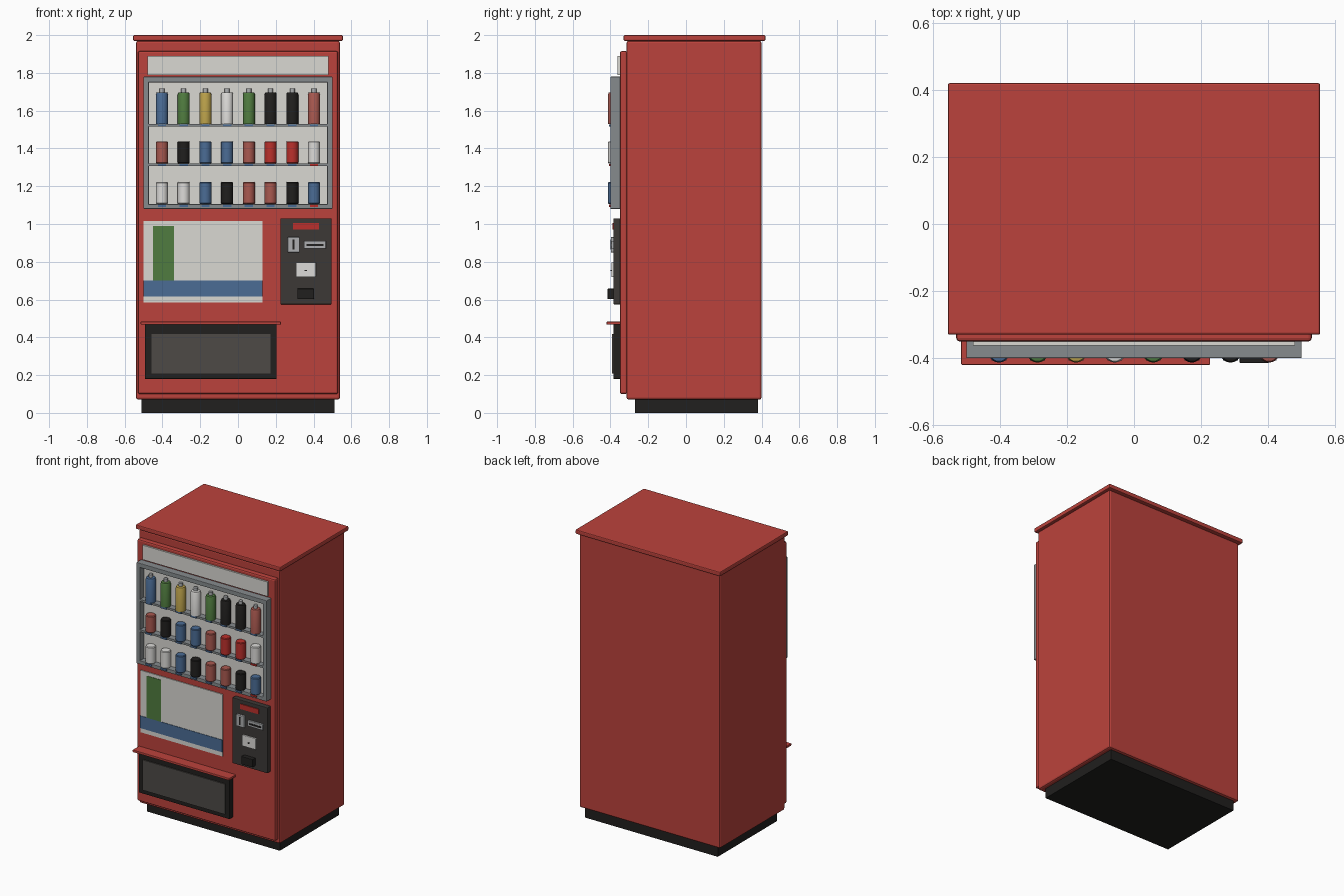
import bpy

if "Cube" in bpy.data.objects:
    bpy.data.objects.remove(bpy.data.objects["Cube"])

PALETTE = {
    "red": (0.50, 0.055, 0.045), "black": (0.015, 0.014, 0.013), "dark": (0.045, 0.04, 0.037),
    "cream": (0.70, 0.69, 0.65), "steel": (0.24, 0.26, 0.27), "glass": (0.075, 0.068, 0.062),
    "blue": (0.07, 0.15, 0.30), "green": (0.08, 0.20, 0.05), "yellow": (0.50, 0.36, 0.07),
    "white": (0.72, 0.71, 0.69), "rust": (0.40, 0.10, 0.08), "scarlet": (0.50, 0.03, 0.025),
    "silver": (0.42, 0.43, 0.44),
}
mats = {}


def paint(ob, colour):
    if colour not in mats:
        mats[colour] = bpy.data.materials.new(colour)
        mats[colour].diffuse_color = (*PALETTE[colour], 1)
    ob.data.materials.append(mats[colour])


def box(name, x, y, z, colour, bevel=0.0):
    """Box from (min, max) ranges, with optional rounded edges."""
    bpy.ops.mesh.primitive_cube_add(size=1, location=[sum(r) / 2 for r in (x, y, z)])
    ob = bpy.context.object
    ob.name = name
    ob.scale = [r[1] - r[0] for r in (x, y, z)]
    bpy.ops.object.transform_apply(location=False, rotation=False, scale=True)
    paint(ob, colour)
    if bevel:
        m = ob.modifiers.new("bevel", "BEVEL")
        m.width, m.segments = bevel, 2
    return ob


def lathe(name, x, y, profile, colour, sides=20):
    """Closed revolved solid from (radius, z) rings."""
    from math import cos, sin, tau
    verts = [(r * cos(tau * i / sides), r * sin(tau * i / sides), z)
             for r, z in profile for i in range(sides)]
    faces = [(k * sides + i, k * sides + (i + 1) % sides,
              (k + 1) * sides + (i + 1) % sides, (k + 1) * sides + i)
             for k in range(len(profile) - 1) for i in range(sides)]
    faces += [tuple(reversed(range(sides))), tuple(range(len(verts) - sides, len(verts)))]
    me = bpy.data.meshes.new(name)
    me.from_pydata(verts, [], faces)
    ob = bpy.data.objects.new(name, me)
    ob.location = (x, y, 0)
    bpy.context.collection.objects.link(ob)
    paint(ob, colour)
    bpy.ops.object.select_all(action='DESELECT')
    ob.select_set(True)
    bpy.context.view_layer.objects.active = ob
    bpy.ops.object.shade_smooth_by_angle()


# Cabinet
box("plinth", (-.51, .51), (-.27, .38), (0, .08), "black")
box("cabinet", (-.54, .54), (-.315, .40), (.07, 1.97), "red", .012)
box("roof_cap", (-.555, .555), (-.33, .42), (1.97, 2.0), "red", .006)
box("door", (-.53, .53), (-.35, -.31), (.10, 1.915), "red", .01)
box("header_panel", (-.48, .48), (-.362, -.345), (1.79, 1.89), "cream")

# Display window: backing, frame and shelves
box("display_back", (-.48, .48), (-.356, -.345), (1.09, 1.77), "cream")
for side, s in (("left", -1), ("right", 1)):
    box("frame_" + side, sorted((s * .472, s * .50)), (-.40, -.345), (1.08, 1.775), "steel", .003)
box("frame_top", (-.50, .50), (-.40, -.345), (1.75, 1.78), "steel", .003)
box("frame_bottom", (-.50, .50), (-.40, -.345), (1.08, 1.105), "steel", .003)
for i, z in enumerate((1.525, 1.315)):
    box(f"shelf_{i}", (-.475, .475), (-.40, -.35), (z - .009, z + .005), "steel")

# Drinks: bottles on the top row, cans below, one selection button each
rows = [
    (1.53, "bottle", "blue green yellow white green black black rust", "blue"),
    (1.32, "can", "rust black blue blue rust scarlet scarlet white", "blue"),
    (1.105, "can", "white white blue black rust rust black blue", "blue"),
]
for r, (z, kind, colours, button) in enumerate(rows):
    for i, colour in enumerate(colours.split()):
        x = -.4025 + .115 * i
        if kind == "bottle":
            lathe("bottle", x, -.381, [(.032, z), (.032, z + .155), (.028, z + .165), (.014, z + .167)], colour)
            lathe("bottle_cap", x, -.381, [(.013, z + .165), (.013, z + .188)], "silver", 14)
        else:
            lathe("can", x, -.381, [(.028, z), (.032, z + .005), (.032, z + .113), (.028, z + .118)], colour)
        b = "scarlet" if r and i == 7 else button
        box("select_button", (x - .022, x + .022), (-.407, -.395), (z - .014, z - .002), b)

# Poster
box("poster", (-.50, .13), (-.356, -.345), (.585, 1.015), "cream")
box("poster_band", (-.50, .13), (-.359, -.35), (.615, .70), "blue")
box("poster_stripe", (-.45, -.34), (-.359, -.35), (.70, .99), "green")

# Payment panel
box("payment_panel", (.225, .495), (-.384, -.345), (.575, 1.03), "dark", .004)
box("price_display", (.29, .43), (-.39, -.38), (.97, 1.005), "scarlet")
box("coin_plate", (.263, .325), (-.398, -.38), (.85, .93), "silver", .002)
box("coin_slot", (.289, .299), (-.401, -.39), (.865, .918), "black")
box("note_plate", (.35, .465), (-.396, -.38), (.87, .91), "silver", .002)
box("note_slot", (.362, .453), (-.399, -.39), (.883, .894), "black")
box("key_plate", (.307, .412), (-.394, -.38), (.72, .797), "white", .002)
box("key_slot", (.352, .366), (-.399, -.39), (.75, .757), "black")
box("coin_return", (.315, .402), (-.415, -.38), (.603, .658), "black", .003)

# Pick-up hatch
box("hatch_surround", (-.493, .205), (-.385, -.345), (.18, .468), "black", .003)
box("hatch_flap", (-.458, .173), (-.392, -.38), (.208, .418), "glass")
box("hatch_ledge", (-.515, .227), (-.42, -.345), (.467, .483), "red", .003)

for m in bpy.data.materials:
    if m.users and not m.is_grease_pencil:
        m.use_nodes = True
        m.node_tree.nodes["Principled BSDF"].inputs["Base Color"].default_value = m.diffuse_color
